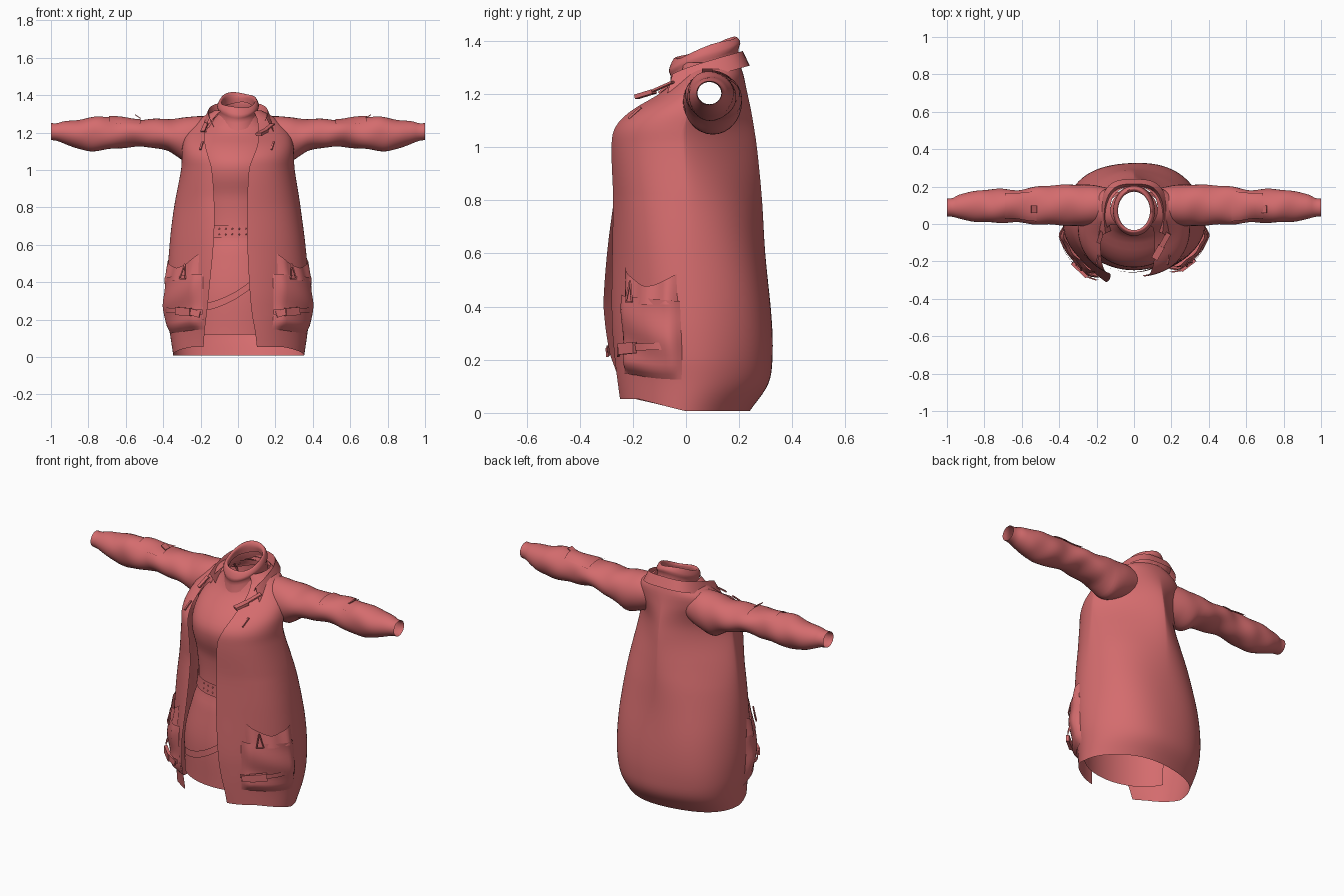
import bpy, bmesh, math
from math import sin, cos, pi, asin
from mathutils import Vector

if "Cube" in bpy.data.objects:
    bpy.data.objects.remove(bpy.data.objects["Cube"])

cloth = bpy.data.materials.new("coral_cloth")
cloth.diffuse_color = (0.66, 0.15, 0.155, 1)
cloth.use_nodes = True
cloth.node_tree.nodes["Principled BSDF"].inputs["Base Color"].default_value = cloth.diffuse_color


def lookup(table, k):
    """Smoothly interpolate the rows of a table keyed by its first column."""
    n = len(table)
    k = max(table[0][0], min(table[-1][0], k))
    i = max(j for j in range(n - 1) if table[j][0] <= k)
    a, b = table[i], table[i + 1]
    p, q = table[max(i - 1, 0)], table[min(i + 2, n - 1)]
    h = b[0] - a[0]
    s = (k - a[0]) / h
    out = []
    for c in range(1, len(a)):
        ma = (b[c] - p[c]) / (b[0] - p[0]) * h
        mb = (q[c] - a[c]) / (q[0] - a[0]) * h
        out.append((2*s**3 - 3*s*s + 1) * a[c] + (s**3 - 2*s*s + s) * ma
                   + (3*s*s - 2*s**3) * b[c] + (s**3 - s*s) * mb)
    return out


def finish(name, bm, angle=50):
    bmesh.ops.recalc_face_normals(bm, faces=bm.faces)
    me = bpy.data.meshes.new(name)
    bm.to_mesh(me)
    bm.free()
    me.materials.append(cloth)
    ob = bpy.data.objects.new(name, me)
    bpy.context.collection.objects.link(ob)
    bpy.ops.object.select_all(action='DESELECT')
    ob.select_set(True)
    bpy.context.view_layer.objects.active = ob
    bpy.ops.object.shade_smooth_by_angle(angle=math.radians(angle))
    return ob


def sheet(name, fn, nu, nv, closed=False, cut=None):
    """Surface from fn(u, v), optionally closed around u, with faces cut by a rule."""
    bm = bmesh.new()
    cols = nu if closed else nu + 1
    vs = [[bm.verts.new(fn(i / nu, j / nv)) for i in range(cols)] for j in range(nv + 1)]
    for j in range(nv):
        for i in range(nu):
            k = (i + 1) % cols
            bm.faces.new((vs[j][i], vs[j][k], vs[j + 1][k], vs[j + 1][i]))
    if cut:
        bad = [f for f in bm.faces if cut(f.calc_center_median())]
        bmesh.ops.delete(bm, geom=bad, context='FACES')
    return finish(name, bm)


def bar(name, a, b, width, thick):
    """Flat strip or block from a to b."""
    a, b = Vector(a), Vector(b)
    bm = bmesh.new()
    bmesh.ops.create_cube(bm, size=1)
    bmesh.ops.scale(bm, vec=(width, thick, (b - a).length), verts=bm.verts)
    rot = (b - a).to_track_quat('Z', 'Y').to_matrix()
    bmesh.ops.rotate(bm, matrix=rot, verts=bm.verts)
    bmesh.ops.translate(bm, vec=(a + b) / 2, verts=bm.verts)
    return finish(name, bm, 30)


def spow(x, p):
    return math.copysign(abs(x) ** p, x)


def armhole(c):
    return abs(c.x) > 0.1 and math.hypot(c.y - 0.09, c.z - 1.2) < 0.075


# Coat: height, half width, front y, back y, left and right opening edge
COAT = [(0, .35, -.255, .24, -.185, .10), (.1, .365, -.265, .31, -.18, .09),
        (.2, .378, -.272, .328, -.17, .075), (.35, .38, -.28, .326, -.155, .062),
        (.6, .362, -.28, .30, -.13, .05), (.8, .337, -.28, .285, -.125, .05),
        (1.0, .303, -.285, .265, -.14, .06), (1.07, .30, -.272, .255, -.16, .085),
        (1.13, .295, -.215, .245, -.175, .105), (1.2, .27, -.10, .23, -.175, .11),
        (1.27, .20, -.03, .215, -.13, .10), (1.31, .125, -.03, .20, -.09, .08)]
# Height, and how strongly the cloth is drawn in behind the arms
BACK = [(0, .97), (.3, .96), (.5, 1.0), (.7, 1.17), (.85, 1.4), (1.0, 1.62),
        (1.1, 1.6), (1.2, 1.25), (1.27, .9), (1.31, .88)]


def coat_point(t, z, off=0.0):
    a, f, b, _, _ = lookup(COAT, z)
    if cos(t) < 0:
        p = lookup(BACK, z)[0]
    else:
        p = .88 + .12 * min(1, max(0, (1.1 - z) / .3))    # boxier shoulders
    x, y = a * spow(sin(t), p), (f + b) / 2 - (b - f) / 2 * spow(cos(t), p)
    if sin(t) < 0 < cos(t):                               # flared left flap
        y -= (.08 * min(1, max(0, (.85 - z) / .45)) * min(1, .4 + 3 * z)
              * cos(t) ** 4)
    fold = 0.004 * sin(5 * t + 4 * z) * min(1, max(0, 1.1 - z) * 3)
    lift = 0.045 * max(0, 1 - z / 0.3) * min(1, 1.4 * max(0, cos(t)))
    o = off + fold
    return Vector((x + o * sin(t), y - o * cos(t), z + lift + 0.008))


def coat(u, v):
    z = 1.31 * v
    a, _, _, xl, xr = lookup(COAT, z)
    p = .88 + .12 * min(1, max(0, (1.1 - z) / .3))
    t0 = asin(min(.95, xr / a) ** (1 / p))
    t1 = 2 * pi - asin(min(.95, -xl / a) ** (1 / p))
    return coat_point(t0 + (t1 - t0) * u, z)


sheet("coat_body", coat, 96, 64, cut=armhole)

# Inner dress front: height, half width, front y, back y
DRESS = [(.12, .30, -.245, .22), (.35, .30, -.245, .22), (.55, .25, -.215, .19),
         (.66, .22, -.19, .18), (.85, .235, -.195, .19), (.97, .25, -.228, .20),
         (1.05, .25, -.225, .205), (1.13, .24, -.165, .205), (1.2, .21, -.075, .20),
         (1.26, .14, -.045, .195), (1.30, .105, -.04, .19)]


def dress_point(t, z, off=0.0):
    a, f, b = lookup(DRESS, z)
    return Vector(((a + off) * sin(t), (f + b) / 2 - ((b - f) / 2 + off) * cos(t), z))


def dress(u, v):
    z = .12 + 1.18 * v
    reach = 1.25 + (pi - 1.25) * min(1, max(0, (z - 1.2) / .08))   # closes at the neck
    return dress_point((2 * u - 1) * reach, z)


sheet("dress", dress, 44, 48, cut=armhole)
sheet("belt", lambda u, v: dress_point(2.5 * u - 1.25, .635 + .07 * v, .008), 32, 2)
sheet("thigh_strap", lambda u, v: dress_point(
    -.75 + 1.15 * u, .245 + .17 * u * u + .04 * v, .012), 20, 1)

# Belt studs in two rows
bm = bmesh.new()
for i in range(5):
    for z in (.655, .685):
        r = bmesh.ops.create_icosphere(bm, subdivisions=1, radius=.005)
        bmesh.ops.translate(bm, vec=dress_point(-.45 + i * .16, z, .008), verts=r['verts'])
finish("belt_studs", bm)

# Rolled neck: radius, drop below the tilted rim
NECK = [(0, .088, .05), (.25, .086, .012), (.5, .098, 0), (.7, .112, .03),
        (.85, .106, .06), (1, .115, .11)]


def neck(u, v):
    t = 2 * pi * u
    r, d = lookup(NECK, v)
    y = .07 - r * 1.2 * cos(t)
    return Vector((r * sin(t), y, 1.358 + .36 * (y - .03) - d + .005 * sin(3 * t + 6 * v)))


sheet("rolled_neck", neck, 40, 18, True)


# Folded coat collar, a horseshoe with two pointed tips
def collar(u, v):
    t = .62 + (2 * pi - 1.24) * u
    tip = abs(2 * u - 1) ** 5
    if v < .4:                                            # inner stand
        w = v / .4
        r, d = .128 + .018 * w, .06 * (1 - w)
    else:                                                 # fold falling outwards
        w = (v - .4) / .6
        r, d = .146 + .026 * w, .062 * w + .012 * tip * w
    x = r * 1.06 * spow(sin(t), .6) + math.copysign(.062 * tip * (.4 + .6 * v), sin(t))
    y = .068 - r * cos(t)
    return Vector((x, y, 1.302 + .28 * y - d - .012 * tip))


sheet("collar", collar, 48, 10)

# Sleeves: x, low z, high z, front y, back y
SLEEVE = [(.13, 1.10, 1.28, .01, .19), (.2, 1.07, 1.288, -.005, .205),
          (.28, 1.05, 1.282, -.012, .212),
          (.33, 1.075, 1.275, -.008, .212), (.38, 1.1, 1.272, -.005, .21),
          (.5, 1.125, 1.27, -.005, .20),
          (.62, 1.118, 1.276, .01, .185), (.75, 1.102, 1.285, .005, .185),
          (.86, 1.115, 1.268, .015, .175), (.94, 1.145, 1.258, .03, .155),
          (.965, 1.155, 1.25, .038, .14), (1.0, 1.16, 1.25, .04, .135)]


def sleeve_point(side, x, t, off=0.0):
    zl, zh, yf, yb = lookup(SLEEVE, x)
    fade = min(1, max(0, (.95 - x) * 6), max(0, (x - .19) * 6))
    o = off + fade * .0025 * (sin(2 * t + 38 * x) + sin(3 * t - 23 * x))
    return Vector((side * x, (yf + yb) / 2 + ((yb - yf) / 2 + o) * cos(t),
                   (zl + zh) / 2 + ((zh - zl) / 2 + o) * sin(t)))


# Pockets follow the coat over its front corners
def pocket_offset(u, v):
    side = min(1, 9 * u * (1 - u))
    base = min(1, 7 * v + .02)
    return .003 + side * base * (.026 + .006 * sin(9 * v + 4 * u))


for side, word in ((1, "right"), (-1, "left")):
    sheet(word + "_sleeve", lambda u, v: sleeve_point(side, .13 + .87 * v, 2 * pi * u),
          32, 54, True)
    sheet(word + "_cuff_lining", lambda u, v: sleeve_point(
        side, 1 - .06 * v, 2 * pi * u, -.004 * min(1, v * 3)), 32, 3, True)
    sheet(word + "_sleeve_patch", lambda u, v: sleeve_point(
        side, .52 + .17 * u, .75 + 1.7 * v, .006), 8, 10)
    x = .68 if side > 0 else .52
    bar(word + "_sleeve_tab", (side * x, .08, 1.275), (side * (x + .03), .08, 1.295), .04, .005)

    def on_coat(t, z, off):
        return coat_point(side * t, z, off)

    sheet(word + "_pocket", lambda u, v: on_coat(
        .52 + .91 * u, .112 + (.30 + .025 * (1 - u)) * v - .01 * sin(pi * u) * (1 - v),
        pocket_offset(u, v)), 20, 16)
    # Gathered pouch rising above the pocket rim
    sheet(word + "_pocket_gather", lambda u, v: on_coat(
        .60 + .80 * u, .40 + v * (.065 + .05 * abs(2 * u - 1) ** 1.5 + .03 * (1 - u) ** 3),
        .004 + .022 * min(1, 8 * u * (1 - u)) * (1 - .6 * v) + .004 * sin(16 * u)), 20, 6)
    sheet(word + "_pocket_strap", lambda u, v: on_coat(
        .50 + .75 * u, .205 + .03 * v + .02 * u, .02 + .025 * sin(pi * u) ** .5), 14, 2)
    # Buckle on the strap
    bar(word + "_pocket_buckle", on_coat(.64, .22, .048), on_coat(.88, .228, .048), .018, .042)
    bar(word + "_strap_end", on_coat(.53, .205, .03), on_coat(.66, .225, .05), .008, .035)
    # Drawstring loop
    top = on_coat(.8, .49, .03)
    for k in (-.05, .05):
        bar(word + "_drawstring", top, on_coat(.8 + k, .41, .04), .006, .006)
    bar(word + "_drawstring_tip", on_coat(.75, .41, .04), on_coat(.85, .41, .04), .006, .006)
    # Small pull on the chest
    x = .19 * side
    bar(word + "_chest_pull", (x, -.17, 1.15), (x - .012, -.215, 1.11), .01, .008)

# Collar strap with its buckle
bar("collar_strap", (.185, -.05, 1.245), (.135, -.14, 1.205), .028, .008)
bar("collar_buckle", (.147, -.12, 1.21), (.11, -.185, 1.19), .036, .016)
bar("left_collar_strap", (-.17, -.04, 1.25), (-.19, -.10, 1.205), .022, .008)
